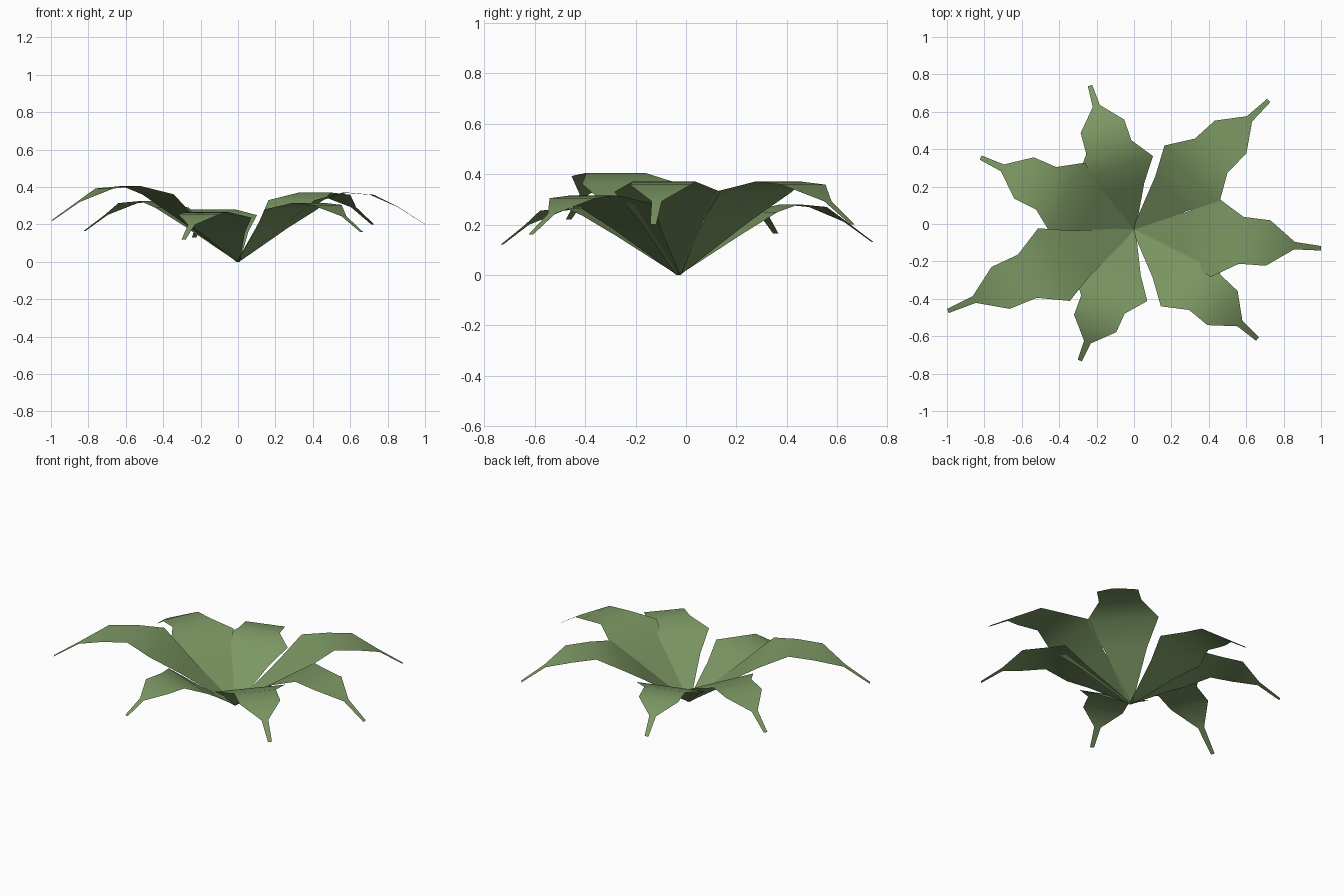
import bpy
import bmesh
from mathutils import Vector

cube = bpy.data.objects.get("Cube")
if cube:
    bpy.data.objects.remove(cube, do_unlink=True)

# Leaf colour
GREEN = (0.2, 0.31, 0.125, 1)
green = bpy.data.materials.new("leaf green")
green.use_nodes = True
green.diffuse_color = GREEN
green.node_tree.nodes["Principled BSDF"].inputs["Base Color"].default_value = GREEN

# Crown where all leaves meet
ROOT = Vector((0, -0.03, 0))

# Leaf rows: share of length, half width, share of rise, share of droop
ROWS = [
    (0.0, 0.01, 0.0, 0),
    (0.28, 0.127, 0.58, 0),
    (0.43, 0.212, 0.89, 0),
    (0.573, 0.126, 1.0, 0),
    (0.717, 0.122, 1.0, 0.07),
    (0.858, 0.02, 1.0, 0.46),
    (1.0, 0.012, 1.0, 1.0),
]

# Leaves: tip position and peak height
LEAVES = {
    "leaf_left": ((1.0, -0.13, 0.2), 0.37),
    "leaf_back_left": ((0.72, 0.66, 0.2), 0.37),
    "leaf_back": ((-0.235, 0.74, 0.13), 0.28),
    "leaf_back_right": ((-0.82, 0.355, 0.165), 0.325),
    "leaf_front_right": ((-0.995, -0.465, 0.22), 0.405),
    "leaf_front": ((-0.29, -0.73, 0.12), 0.265),
    "leaf_front_left": ((0.66, -0.615, 0.16), 0.315),
}


def add_leaf(name, tip, peak):
    """Arched strip of flat rows running from the crown to the tip."""
    reach = Vector((tip[0], tip[1], 0)) - ROOT
    side = Vector((-reach.y, reach.x, 0)).normalized()
    bm = bmesh.new()
    previous = None
    for along, half, rise, droop in ROWS:
        height = peak * rise - (peak - tip[2]) * droop
        centre = ROOT + reach * along + Vector((0, 0, height))
        row = [bm.verts.new(centre + side * half * s) for s in (-1, 1)]
        if previous:
            bm.faces.new((previous[0], row[0], row[1], previous[1]))
        previous = row
    for face in bm.faces:
        face.smooth = True
    mesh = bpy.data.meshes.new(name)
    bm.to_mesh(mesh)
    bm.free()
    mesh.materials.append(green)
    leaf = bpy.data.objects.new(name, mesh)
    bpy.context.scene.collection.objects.link(leaf)


for name, (tip, peak) in LEAVES.items():
    add_leaf(name, tip, peak)
